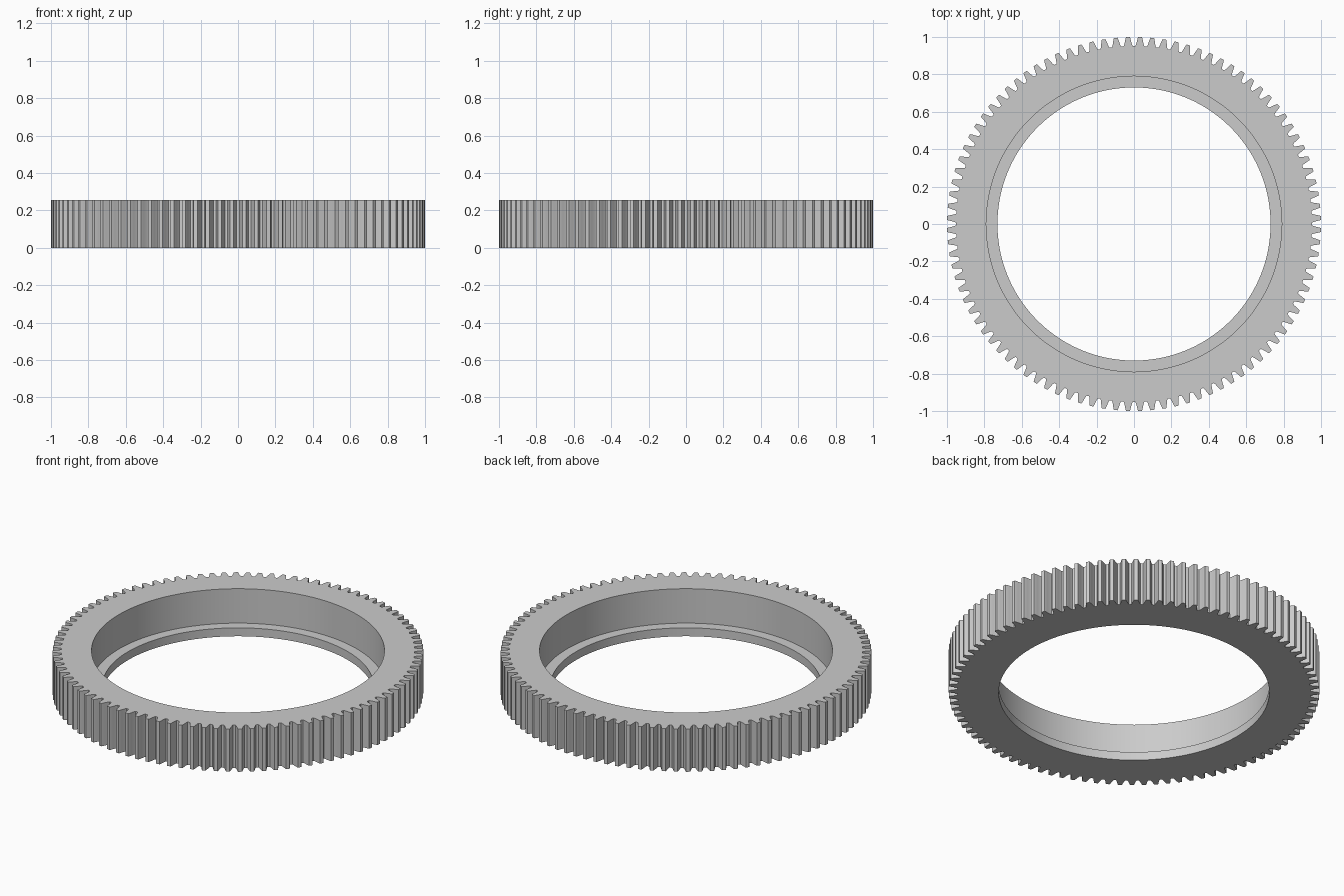
import bpy, bmesh
from math import sin, cos, pi, radians

cube = bpy.data.objects.get("Cube")
if cube:
    bpy.data.objects.remove(cube)

TEETH = 96
HEIGHT = 0.255
LEDGE_Z = 0.05
BORE, LIP = 0.79, 0.73

# One tooth flank: (offset from tooth centre in pitches, radius)
FLANK = [(0.15, 1.0), (0.19, 0.994), (0.25, 0.979), (0.32, 0.962), (0.39, 0.952)]
TOOTH = [(-a, r) for a, r in reversed(FLANK)] + FLANK

# Tooth outline all the way round, with a gap centred on each axis
outline = [((i + 0.5 + a) * 2 * pi / TEETH, r)
           for i in range(TEETH) for a, r in TOOTH]


def ring(bm, z, radius=None):
    """Closed loop of vertices; follows the teeth when no radius is given."""
    return [bm.verts.new(((radius or r) * cos(a), (radius or r) * sin(a), z))
            for a, r in outline]


def bridge(bm, lower, upper):
    n = len(lower)
    for i in range(n):
        j = (i + 1) % n
        bm.faces.new((lower[i], lower[j], upper[j], upper[i]))


# Section of the gear ring: toothed rim, top face, bore, ledge, lip, underside
bm = bmesh.new()
section = [ring(bm, 0), ring(bm, HEIGHT), ring(bm, HEIGHT, BORE),
           ring(bm, LEDGE_Z, BORE), ring(bm, LEDGE_Z, LIP), ring(bm, 0, LIP)]
for k, loop in enumerate(section):
    bridge(bm, loop, section[(k + 1) % len(section)])
bmesh.ops.recalc_face_normals(bm, faces=bm.faces)
mesh = bpy.data.meshes.new("ring_gear")
bm.to_mesh(mesh)
bm.free()

gear = bpy.data.objects.new("ring_gear", mesh)
bpy.context.collection.objects.link(gear)

# Plain grey metal
grey = bpy.data.materials.new("grey")
grey.use_nodes = True
colour = (0.6, 0.6, 0.6, 1)
grey.diffuse_color = colour
grey.node_tree.nodes["Principled BSDF"].inputs["Base Color"].default_value = colour
mesh.materials.append(grey)

# Smooth bore, crisp teeth and rims
bpy.context.view_layer.objects.active = gear
gear.select_set(True)
bpy.ops.object.shade_smooth_by_angle(angle=radians(20))
